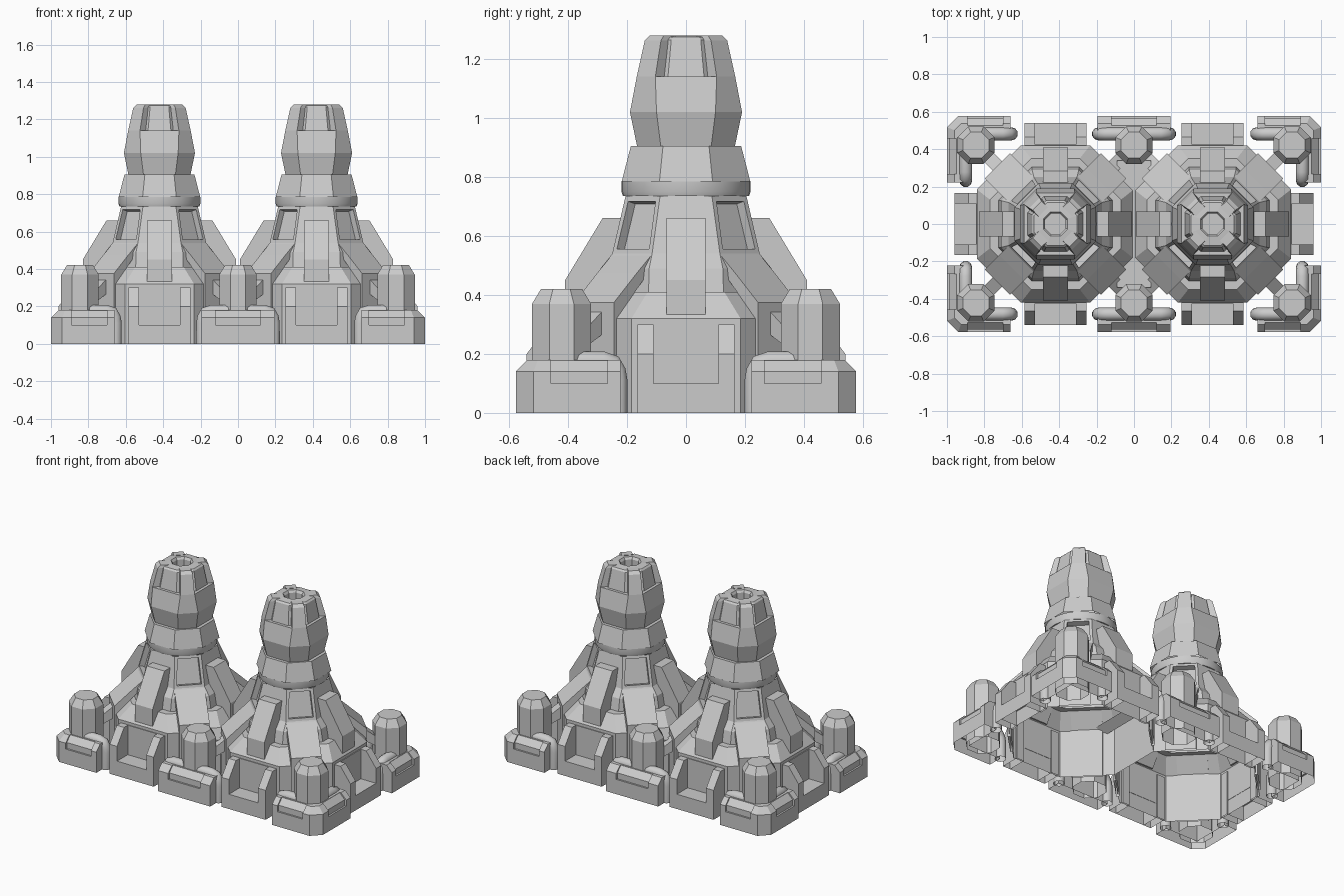
import bpy, bmesh
from math import cos, sin, pi, radians
from mathutils import Matrix

if "Cube" in bpy.data.objects:
    bpy.data.objects.remove(bpy.data.objects["Cube"])


def finish(name, bm, loc=(0, 0), ang=0):
    bm.transform(Matrix.Translation((loc[0], loc[1], 0)) @ Matrix.Rotation(ang, 4, 'Z'))
    me = bpy.data.meshes.new(name)
    bm.to_mesh(me)
    bm.free()
    ob = bpy.data.objects.new(name, me)
    bpy.context.collection.objects.link(ob)
    return ob


def skin(rings, bottom=True, top=True):
    """Join equal-length rings of points, optionally capping the ends."""
    bm = bmesh.new()
    rows = [[bm.verts.new(p) for p in r] for r in rings]
    n = len(rows[0])
    for a, b in zip(rows, rows[1:]):
        for i in range(n):
            j = (i + 1) % n
            bm.faces.new((a[i], a[j], b[j], b[i]))
    caps = [bm.faces.new(rows[0][::-1]), bm.faces.new(rows[-1])]
    bmesh.ops.recalc_face_normals(bm, faces=bm.faces)
    drop = [f for f, keep in zip(caps, (bottom, top)) if not keep]
    bmesh.ops.delete(bm, geom=drop, context='FACES')
    return bm


def octo(r, w, z):
    """Octagon with straight sides at r and half width w."""
    return [(r, -w, z), (r, w, z), (w, r, z), (-w, r, z),
            (-r, w, z), (-r, -w, z), (-w, -r, z), (w, -r, z)]


def tower(name, prof, loc, top=False, recess=None):
    """Octagonal loft; recess = (z low, z high, border, depth) sunk on diagonal faces."""
    bm = skin([octo(*p) for p in prof], False, top)
    if recess:
        lo, hi, border, depth = recess
        fs = [f for f in bm.faces if lo < f.calc_center_median().z < hi
              and abs(f.normal.x) > .2 and abs(f.normal.y) > .2]
        bmesh.ops.inset_individual(bm, faces=fs, thickness=border, depth=0)
        for f in bmesh.ops.extrude_discrete_faces(bm, faces=fs)['faces']:
            n = f.normal.copy()
            for v in f.verts:
                v.co -= n * depth
    return finish(name, bm, loc)


def prism(name, prof, w, loc, ang, off=0):
    """Profile of (radial, z) points, thickened by w each way and turned about z."""
    return finish(name, skin([[(r, off + s * w, z) for r, z in prof] for s in (-1, 1)]), loc, ang)


def smooth(ob):
    bpy.ops.object.select_all(action='DESELECT')
    ob.select_set(True)
    bpy.context.view_layer.objects.active = ob
    bpy.ops.object.convert(target='MESH')
    bpy.ops.object.shade_smooth_by_angle(angle=radians(40))


def cut(ob, cutter):
    m = ob.modifiers.new("notch", 'BOOLEAN')
    m.operation, m.object, m.solver = 'DIFFERENCE', cutter, 'EXACT'
    cutter.hide_render = True
    bpy.context.view_layer.objects.active = ob
    bpy.ops.object.modifier_apply(modifier=m.name)
    bpy.data.objects.remove(cutter)


def pipe(name, pts):
    cu = bpy.data.curves.new(name, 'CURVE')
    cu.dimensions, cu.bevel_depth, cu.bevel_resolution = '3D', 0.035, 3
    sp = cu.splines.new('POLY')
    sp.points.add(len(pts) - 1)
    for p, q in zip(sp.points, pts):
        p.co = (*q, 1)
    ob = bpy.data.objects.new(name, cu)
    bpy.context.collection.objects.link(ob)
    smooth(ob)


# Two towers
for sx in (-1, 1):
    c = (sx * 0.42, 0)
    tower("tower_base", [(.42, .185, 0), (.42, .185, .32), (.35, .13, .41), (.305, .127, .41),
                         (.29, .125, .49), (.25, .115, .54), (.205, .088, .735)], c,
          recess=(.56, .72, .025, .035))
    smooth(finish("tower_ring", skin([[(r * cos(i * pi / 16), r * sin(i * pi / 16), z) for i in range(32)]
           for r, z in ((.2, .735), (.214, .735), (.219, .75), (.219, .785), (.2, .787))],
           False, False), c))
    tower("tower_collar", [(.218, .09, .785), (.187, .078, .905), (.15, .062, .905)], c)
    # Chimney: full octagon below, sunk core with four diagonal ribs above
    tower("chimney_lower", [(.165, .085, .9), (.19, .1, 1.02), (.167, .104, 1.14), (.11, .05, 1.14)], c)
    tower("chimney_core", [(.15, .062, 1.13), (.125, .05, 1.265), (.115, .045, 1.275), (.065, .027, 1.28),
                           (.055, .023, 1.265), (.055, .023, 1.1)], c, top=True)
    for k in range(4):
        a = k * pi / 2
        finish("chimney_rib", skin([[(r, w, z), (w, r, z), (q, p, z), (p, q, z)] for r, w, p, q, z in
               ((.167, .104, .11, .05, 1.14), (.14, .085, .1, .045, 1.262), (.122, .075, .09, .04, 1.28))],
               False), c, a)
        # Steep buttress on each straight side
        prism("buttress", [(.40, .32), (.41, .32), (.41, .45), (.283, .66), (.222, .66), (.25, .54),
                           (.29, .49), (.30, .41), (.345, .41)], .066, c, a)
        # Sloped arm on each diagonal, with a strut to the pod
        d = a + pi / 4
        prism("diagonal_arm", [(.42, 0), (.44, 0), (.44, .375), (.33, .475), (.255, .54),
                               (.28, .47), (.34, .41), (.42, .32)], .095, c, d)
        prism("pod_strut", [(.43, .27), (.52, .22), (.52, .28), (.43, .35)], .035, c, d)
        # Notched foot on the outer sides
        if abs(cos(a) + sx) > .5:
            prism("foot_sill", [(.42, 0), (.54, 0), (.54, .1), (.42, .1)], .11, c, a)
            prism("foot_back", [(.418, .1), (.425, .1), (.425, .3), (.418, .3)], .11, c, a)
            for s in (-1, 1):
                prism("foot_cheek", [(.41, 0), (.54, 0), (.54, .2), (.465, .30), (.41, .30)],
                      .0275, c, a, s * .1375)

# Saddle closing the gap between the towers
finish("saddle", skin([[(-x, -y, z), (x, -y, z), (x, y, z), (-x, y, z)]
                       for x, y, z in ((.03, .34, .29), (.09, .34, .33))], False))

NOTCH = [(.19, .10), (.143, .10), (.143, .14), (.105, .178), (.105, .25), (.19, .25)]
for sy in (-1, 1):
    for px in (-.845, 0, .845):
        c = (px, sy * .422)
        sx = 1 if px > 0 else -1
        # Octagonal pod
        tower("pod", [(.1, .0414, 0), (.1, .0414, .37), (.07, .029, .42)], c, top=True)
        up = sy * pi / 2
        if px == 0:
            base = prism("middle_plate", [(.06, 0), (.155, 0), (.155, .14), (.115, .18), (.06, .18)],
                         .195, c, up)
            cut(base, prism("cutter", NOTCH, .12, c, up))
            sides = (-1, 1)
        else:
            # Corner plate: chamfered L with sloping outer top
            low = [(-.185, .155), (.095, .155), (.155, .095), (.155, -.20), (.06, -.20), (.06, .06), (-.185, .06)]
            top = [(-.185, .115), (.08, .115), (.115, .08), (.115, -.20), (.06, -.20), (.06, .06), (-.185, .06)]
            base = finish("corner_plate", skin([[(x * sx, y * sy, z) for x, y in o]
                                                for o, z in ((low, 0), (low, .14), (top, .18))]), c)
            cut(base, prism("cutter", NOTCH, .095, (px - sx * .05, c[1]), up))
            cut(base, prism("cutter", NOTCH, .095, (px, c[1] - sy * .06), 0 if sx > 0 else pi))
            sides = (-sx,)
        # Bent pipes leaving the pod
        path = [(.05, .175), (.14, .175), (.172, .166), (.185, .14), (.19, .11), (.19, 0)]
        for s in sides:
            pipe("pod_pipe", [(c[0] + s * t, c[1] + sy * .06, z) for t, z in path])
        if px:
            pipe("pod_pipe", [(c[0] + sx * .055, c[1] - sy * t, z) for t, z in path])

# The shell is open underneath
for ob in bpy.data.objects:
    bm = bmesh.new()
    bm.from_mesh(ob.data)
    floor = [f for f in bm.faces if all(v.co.z < .001 for v in f.verts)]
    bmesh.ops.delete(bm, geom=floor, context='FACES')
    bm.to_mesh(ob.data)
    bm.free()
